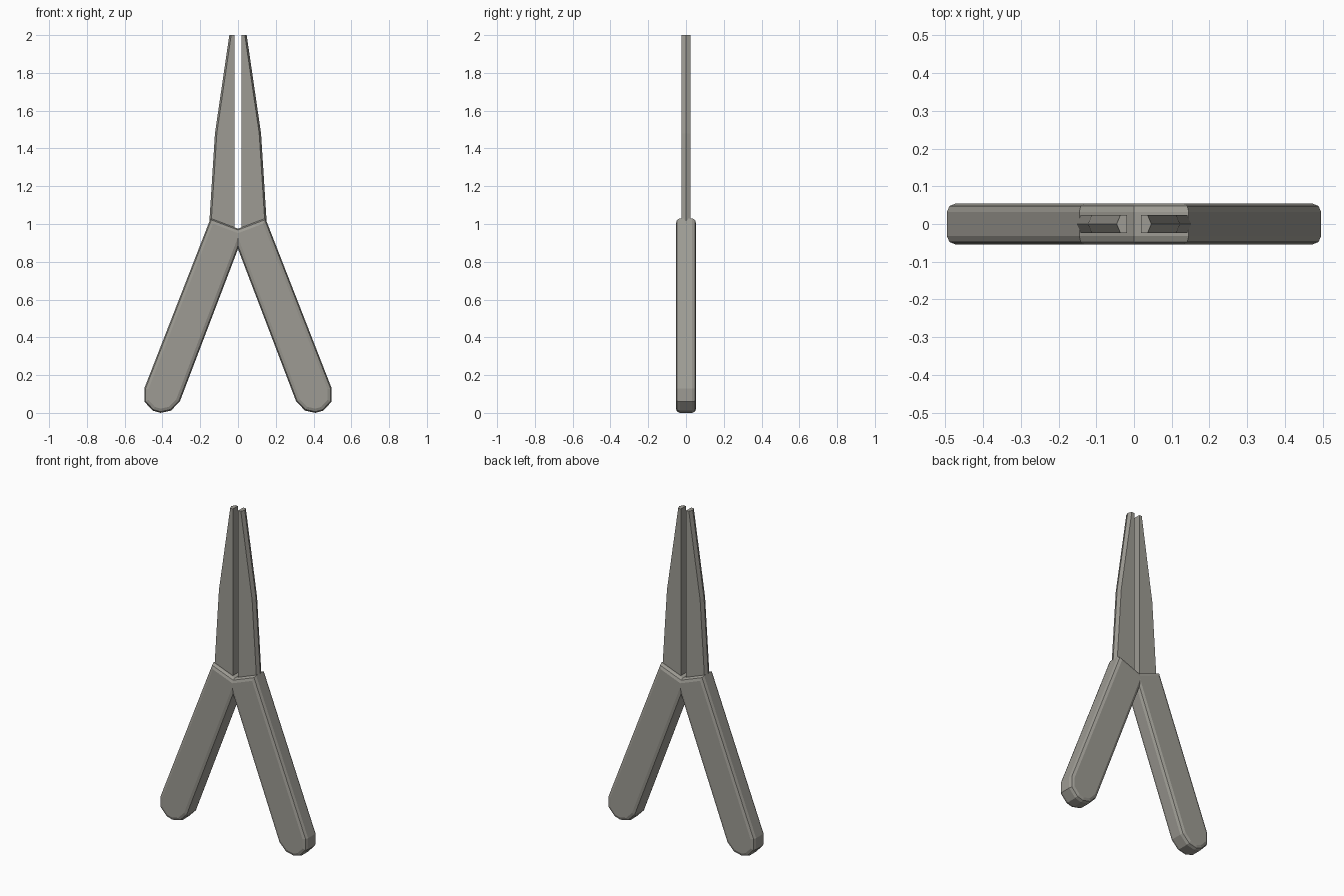
import bpy, bmesh

if "Cube" in bpy.data.objects:
    bpy.data.objects.remove(bpy.data.objects["Cube"])

metal = bpy.data.materials.new("warm_grey")
metal.diffuse_color = (0.34, 0.33, 0.295, 1)
metal.use_nodes = True
metal.node_tree.nodes["Principled BSDF"].inputs["Base Color"].default_value = metal.diffuse_color


def finish(bm, name):
    bmesh.ops.recalc_face_normals(bm, faces=bm.faces)
    mesh = bpy.data.meshes.new(name)
    bm.to_mesh(mesh)
    bm.free()
    mesh.materials.append(metal)
    obj = bpy.data.objects.new(name, mesh)
    bpy.context.collection.objects.link(obj)
    return obj


# V-shaped pair of handles: mirrored outline, thickened and rounded
half = [(0.145, 1.03), (0.496, 0.13), (0.496, 0.06), (0.452, 0.012),
        (0.41, 0.0), (0.355, 0.012), (0.308, 0.06)]
outline = [(0, 0.975)] + half + [(0, 0.868)] + [(-x, z) for x, z in reversed(half)]
bm = bmesh.new()
front = bm.faces.new([bm.verts.new((x, -0.054, z)) for x, z in outline])
new = bmesh.ops.extrude_face_region(bm, geom=[front])["geom"]
bmesh.ops.translate(bm, vec=(0, 0.108, 0),
                    verts=[v for v in new if isinstance(v, bmesh.types.BMVert)])
rims = [e for e in bm.edges if abs(e.verts[0].co.y - e.verts[1].co.y) < 1e-5]
bmesh.ops.bevel(bm, geom=rims, offset=0.022, segments=2, profile=0.5, affect='EDGES')
finish(bm, "handles")

# Tapered blades with a ridged outer edge; each level is (inner z, outer z, outer x)
levels = [(0.94, 0.99, 0.153), (1.48, 1.48, 0.122), (2.0, 2.0, 0.046)]
for side, name in ((-1, "left_blade"), (1, "right_blade")):
    bm = bmesh.new()
    rings = []
    for zi, zo, xo in levels:
        section = [(0.018, -0.024, zi), (xo - 0.01, -0.024, zo), (xo, 0, zo),
                   (xo - 0.01, 0.024, zo), (0.018, 0.024, zi)]
        rings.append([bm.verts.new((side * x, y, z)) for x, y, z in section])
    for a, b in zip(rings, rings[1:]):
        for i in range(5):
            j = (i + 1) % 5
            bm.faces.new((a[i], a[j], b[j], b[i]))
    bm.faces.new(rings[0])
    bm.faces.new(rings[-1])
    finish(bm, name)
